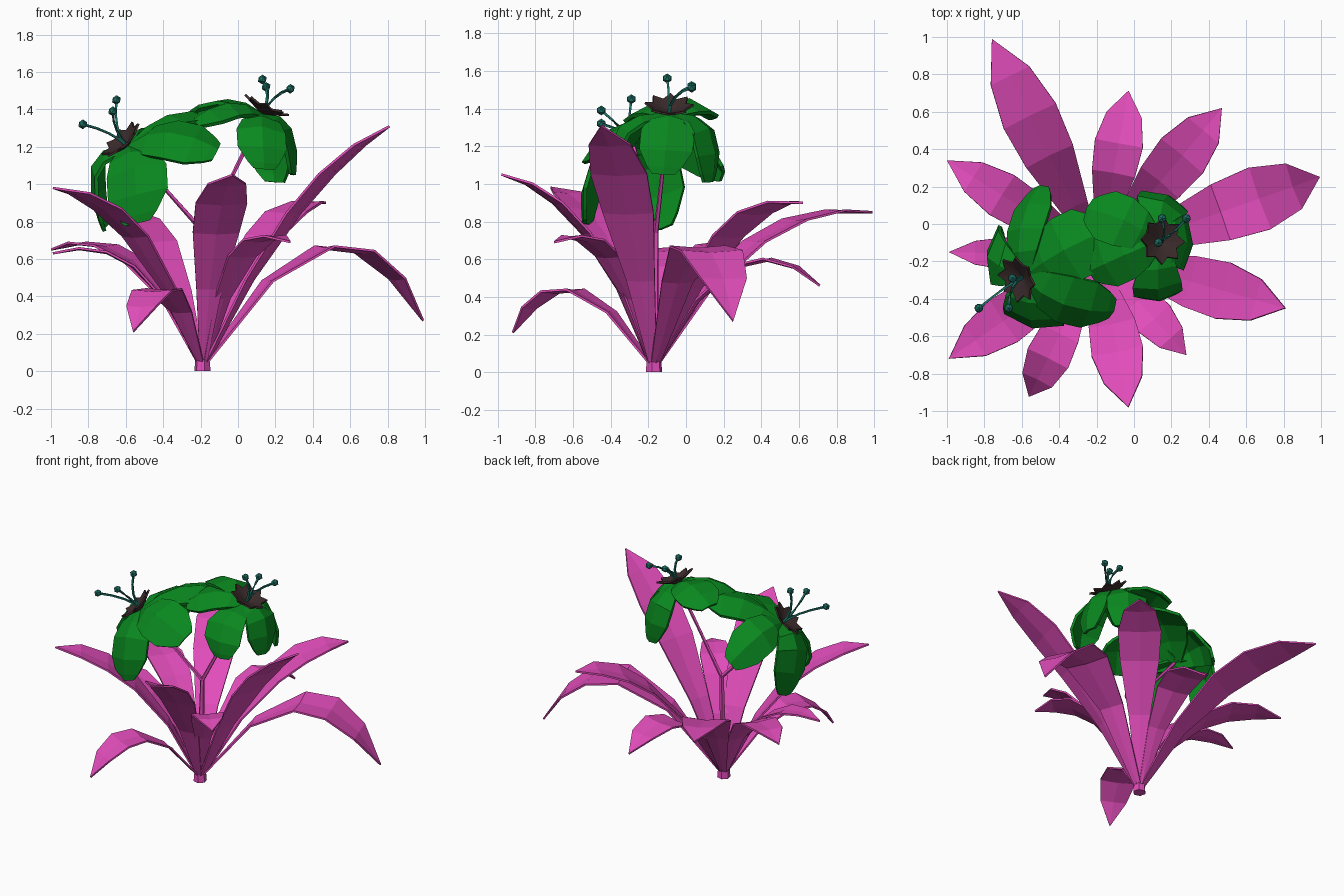
import bpy, bmesh, math
from mathutils import Vector, Matrix

if "Cube" in bpy.data.objects:
    bpy.data.objects.remove(bpy.data.objects["Cube"], do_unlink=True)


def material(name, rgb):
    m = bpy.data.materials.new(name)
    m.use_nodes = True
    m.diffuse_color = (*rgb, 1)
    m.node_tree.nodes["Principled BSDF"].inputs["Base Color"].default_value = (*rgb, 1)
    return m


MAGENTA = material("magenta", (0.75, 0.073, 0.49))
GREEN = material("green", (0.003, 0.25, 0.014))
BROWN = material("dark_brown", (0.045, 0.024, 0.024))
TEAL = material("teal", (0.013, 0.17, 0.135))


def finish(name, bm, mat, thickness=0):
    bmesh.ops.recalc_face_normals(bm, faces=bm.faces)
    mesh = bpy.data.meshes.new(name)
    bm.to_mesh(mesh)
    bm.free()
    mesh.materials.append(mat)
    obj = bpy.data.objects.new(name, mesh)
    bpy.context.collection.objects.link(obj)
    if thickness:
        mod = obj.modifiers.new("thickness", "SOLIDIFY")
        mod.thickness = thickness
        mod.offset = 0
    return obj


def bezier(a, b, c, t):
    return a * (1 - t) ** 2 + b * 2 * t * (1 - t) + c * t * t


def blade(name, a, b, c, axis, width, outline, fold, mat, thickness, roll=0):
    """Strip along a curve, three points across, following a width outline."""
    bm = bmesh.new()
    side = Matrix.Rotation(math.radians(roll), 3, c - a) @ axis.cross(c - a).normalized()
    rows = []
    for t, w in outline:
        p = bezier(a, b, c, t)
        tangent = ((b - a) * (1 - t) + (c - b) * t).normalized()
        normal = tangent.cross(side)
        half = width * w / 2
        if w == 0:
            rows.append([bm.verts.new(p)])
        else:
            rows.append([bm.verts.new(p + side * half * s + normal * fold * half * abs(s))
                         for s in (-1, 0, 1)])
    for r, q in zip(rows, rows[1:]):
        for i in (0, 1):
            if len(q) == 1:
                bm.faces.new((r[i], r[i + 1], q[0]))
            else:
                bm.faces.new((r[i], r[i + 1], q[i + 1], q[i]))
    return finish(name, bm, mat, thickness)


def tube(name, points, radii, mat, sides):
    """Faceted tube through a few points."""
    bm = bmesh.new()
    rings = []
    for i, p in enumerate(points):
        d = (points[min(i + 1, len(points) - 1)] - points[max(i - 1, 0)]).normalized()
        u = d.orthogonal().normalized()
        v = d.cross(u)
        rings.append([bm.verts.new(p + (u * math.cos(k * math.tau / sides)
                      + v * math.sin(k * math.tau / sides)) * radii[i]) for k in range(sides)])
    for r, q in zip(rings, rings[1:]):
        for k in range(sides):
            j = (k + 1) % sides
            bm.faces.new((r[k], r[j], q[j], q[k]))
    bm.faces.new(rings[0])
    bm.faces.new(rings[-1])
    return finish(name, bm, mat)


UP = Vector((0, 0, 1))
ROOT = Vector((-0.19, -0.17, 0.05))

# Root stub
tube("root_stub", [Vector((-0.19, -0.17, 0)), Vector((-0.19, -0.17, 0.06))],
     [0.045, 0.04], MAGENTA, 6)

# Long leaves: tip, bend position along the leaf, bend height, width
LEAF_OUTLINE = ((0, 0.14), (0.25, 0.5), (0.5, 0.9), (0.68, 1), (0.85, 0.74), (1, 0))
LEAVES = (
    ((-0.76, 0.99, 0.85), 0.42, 0.92, 0.31),
    ((-0.03, 0.71, 0.46), 0.5, 0.86, 0.26),
    ((0.47, 0.62, 0.90), 0.5, 0.96, 0.29),
    ((0.99, 0.25, 0.27), 0.6, 1.15, 0.35),
    ((0.81, -0.45, 1.31), 0.48, 1.0, 0.31),
    ((0.28, -0.70, 0.69), 0.4, 0.85, 0.22),
    ((-0.03, -0.98, 1.05), 0.4, 0.92, 0.28),
    ((-0.56, -0.92, 0.21), 0.6, 0.73, 0.24),
    ((-0.99, -0.72, 0.98), 0.4, 0.92, 0.27),
    ((-0.99, -0.15, 0.63), 0.4, 0.77, 0.17),
    ((-1.0, 0.34, 0.65), 0.4, 0.82, 0.25),
)
for i, (tip, f, z, w) in enumerate(LEAVES):
    tip = Vector(tip)
    out = Vector((tip.x - ROOT.x, tip.y - ROOT.y, 0))
    start = ROOT + out.normalized() * 0.025
    bend = ROOT + out * f
    bend.z = z
    blade(f"leaf_{i + 1}", start, bend, tip, UP, w, LEAF_OUTLINE, 0.08, MAGENTA, 0.012)

# Flowers: centre, facing axis, petals (bend, end, width, roll), stamen tips
PETAL_OUTLINE = ((0, 0.3), (0.25, 0.78), (0.5, 1), (0.78, 1), (0.94, 0.65), (1, 0.42))
FLOWERS = (
    ("left_low", (-0.59, -0.28, 1.2), (-0.66, -0.3, 0.69),
     (((-0.38, -0.12, 1.44), (-0.15, -0.04, 1.36), 0.36, 0),
      ((-0.4, -0.48, 1.35), (-0.11, -0.46, 1.18), 0.32, 0),
      ((-0.54, -0.6, 1.18), (-0.54, -0.54, 0.79), 0.33, -28),
      ((-0.9, -0.15, 1.2), (-0.72, -0.13, 0.76), 0.3, 12),
      ((-0.66, -0.01, 1.32), (-0.5, 0.2, 1.06), 0.27, 0)),
     ((-0.65, -0.29, 1.45), (-0.67, -0.45, 1.39), (-0.83, -0.45, 1.32))),
    ("right_high", (0.13, -0.09, 1.37), (0.42, 0.02, 0.9),
     (((-0.05, 0.04, 1.52), (-0.25, 0.08, 1.37), 0.28, 0),
      ((-0.05, -0.16, 1.5), (-0.24, -0.25, 1.33), 0.29, 0),
      ((0.12, -0.44, 1.38), (0.14, -0.4, 1.08), 0.26, 25),
      ((0.14, 0.21, 1.39), (0.2, 0.13, 1.01), 0.27, -25),
      ((0.34, -0.09, 1.38), (0.3, -0.12, 1.05), 0.28, 0)),
     ((0.13, -0.1, 1.56), (0.15, 0.03, 1.52), (0.28, 0.03, 1.51))),
)
FORK = Vector((-0.18, -0.16, 0.74))
tube("main_stem", [ROOT, FORK], [0.025, 0.015], MAGENTA, 5)

for name, centre, axis, petals, stamens in FLOWERS:
    centre, axis = Vector(centre), Vector(axis).normalized()

    # Thin branch carrying the flower
    tube(f"{name}_branch", [FORK, FORK.lerp(centre, 0.5), centre],
         [0.014, 0.011, 0.014], MAGENTA, 5)

    # Drooping rounded petals
    for i, (bend, end, w, roll) in enumerate(petals):
        blade(f"{name}_petal_{i + 1}", centre, Vector(bend), Vector(end), axis, w,
              PETAL_OUTLINE, -0.28, GREEN, 0.02, roll)

    # Spiky star-shaped cup
    bm = bmesh.new()
    u = axis.orthogonal().normalized()
    v = axis.cross(u)
    hub = bm.verts.new(centre + axis * 0.005)
    rim = []
    spikes = 8
    for k in range(spikes * 2):
        ang = k * math.pi / spikes
        r, h = (0.13, 0.06) if k % 2 == 0 else (0.095, 0.045)
        rim.append(bm.verts.new(centre + (u * math.cos(ang) + v * math.sin(ang)) * r + axis * h))
    for k in range(len(rim)):
        bm.faces.new((hub, rim[k], rim[(k + 1) % len(rim)]))
    finish(f"{name}_cup", bm, BROWN, 0.012)

    # Curved stamens with small bulbs
    for i, tip in enumerate(stamens):
        tip = Vector(tip)
        bend = centre + axis * 0.12
        pts = [bezier(centre, bend, tip, t / 4) for t in range(5)]
        tube(f"{name}_stamen_{i + 1}", pts, [0.01, 0.009, 0.008, 0.008, 0.009], TEAL, 4)
        bm = bmesh.new()
        bmesh.ops.create_icosphere(bm, subdivisions=1, radius=0.026)
        bmesh.ops.translate(bm, verts=bm.verts, vec=tip)
        finish(f"{name}_bulb_{i + 1}", bm, TEAL)
